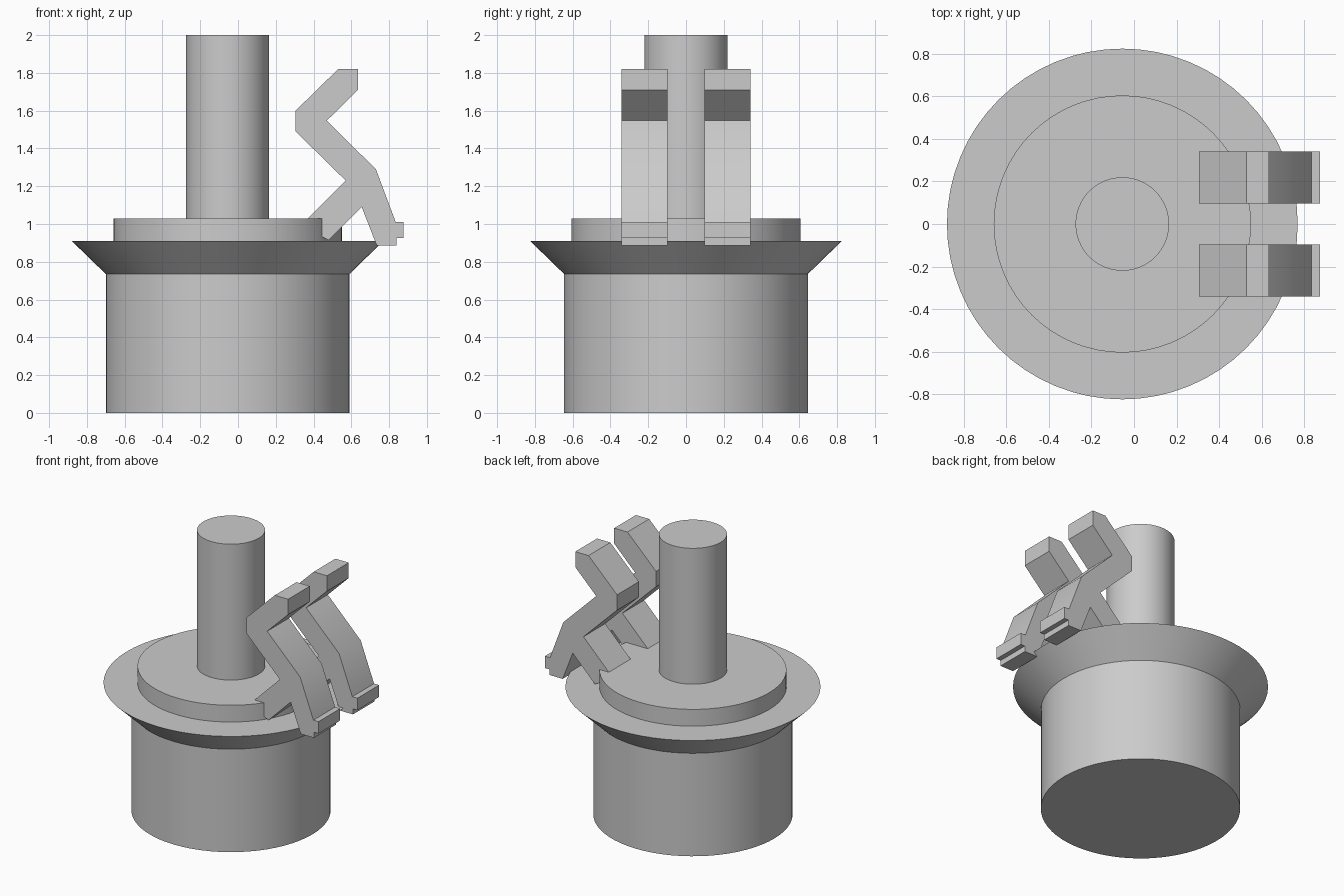
import bpy
import bmesh
from math import cos, sin, tau, radians

if "Cube" in bpy.data.objects:
    bpy.data.objects.remove(bpy.data.objects["Cube"], do_unlink=True)

# Single grey finish
grey = bpy.data.materials.new("plain grey")
grey.use_nodes = True
color = (0.6, 0.6, 0.6, 1)
grey.diffuse_color = color
grey.node_tree.nodes["Principled BSDF"].inputs["Base Color"].default_value = color

AXIS_X = -0.055
SEGMENTS = 64


def finish(name, bm):
    mesh = bpy.data.meshes.new(name)
    bm.to_mesh(mesh)
    bm.free()
    mesh.materials.append(grey)
    mesh.shade_smooth()
    mesh.set_sharp_from_angle(angle=radians(30))
    obj = bpy.data.objects.new(name, mesh)
    bpy.context.collection.objects.link(obj)
    return obj


def turned(name, profile, cap_bottom=False, cap_top=False):
    """Revolve (radius, height) points about the body axis."""
    bm = bmesh.new()
    angles = [tau * i / SEGMENTS for i in range(SEGMENTS)]
    rings = [[bm.verts.new((AXIS_X + r * cos(a), r * sin(a), z)) for a in angles]
             for r, z in profile]
    for low, high in zip(rings, rings[1:]):
        for i in range(SEGMENTS):
            j = (i + 1) % SEGMENTS
            bm.faces.new((low[i], low[j], high[j], high[i]))
    if cap_bottom:
        bm.faces.new(rings[0][::-1])
    if cap_top:
        bm.faces.new(rings[-1])
    return finish(name, bm)


def extruded(name, outline, y_min, y_max):
    """Extrude an (x, z) outline along y."""
    bm = bmesh.new()
    face = bm.faces.new([bm.verts.new((x, y_min, z)) for x, z in outline])
    result = bmesh.ops.extrude_face_region(bm, geom=[face])
    moved = [v for v in result["geom"] if isinstance(v, bmesh.types.BMVert)]
    bmesh.ops.translate(bm, verts=moved, vec=(0, y_max - y_min, 0))
    bmesh.ops.recalc_face_normals(bm, faces=bm.faces)
    return finish(name, bm)


# Stepped round body, each part continuing from the one below
turned("base_drum", [(0.645, 0), (0.645, 0.735)], cap_bottom=True)
turned("flared_flange", [(0.645, 0.735), (0.825, 0.91), (0.605, 0.91)])
turned("raised_collar", [(0.605, 0.91), (0.605, 1.03), (0.22, 1.03)])
turned("center_shaft", [(0.22, 1.03), (0.22, 2)], cap_top=True)

# Pair of bent lever arms with a leg rooted in the collar
arm_outline = [
    (0.53, 1.82), (0.635, 1.82), (0.635, 1.71), (0.47, 1.547),
    (0.73, 1.29), (0.835, 1.01), (0.875, 1.01), (0.875, 0.925),
    (0.84, 0.925), (0.84, 0.885), (0.735, 0.885), (0.655, 1.09),
    (0.48, 0.915), (0.33, 0.99), (0.57, 1.23), (0.305, 1.49),
    (0.305, 1.60),
]
for side, name in ((-1, "front_lever_arm"), (1, "back_lever_arm")):
    near, far = sorted((side * 0.097, side * 0.342))
    extruded(name, arm_outline, near, far)
